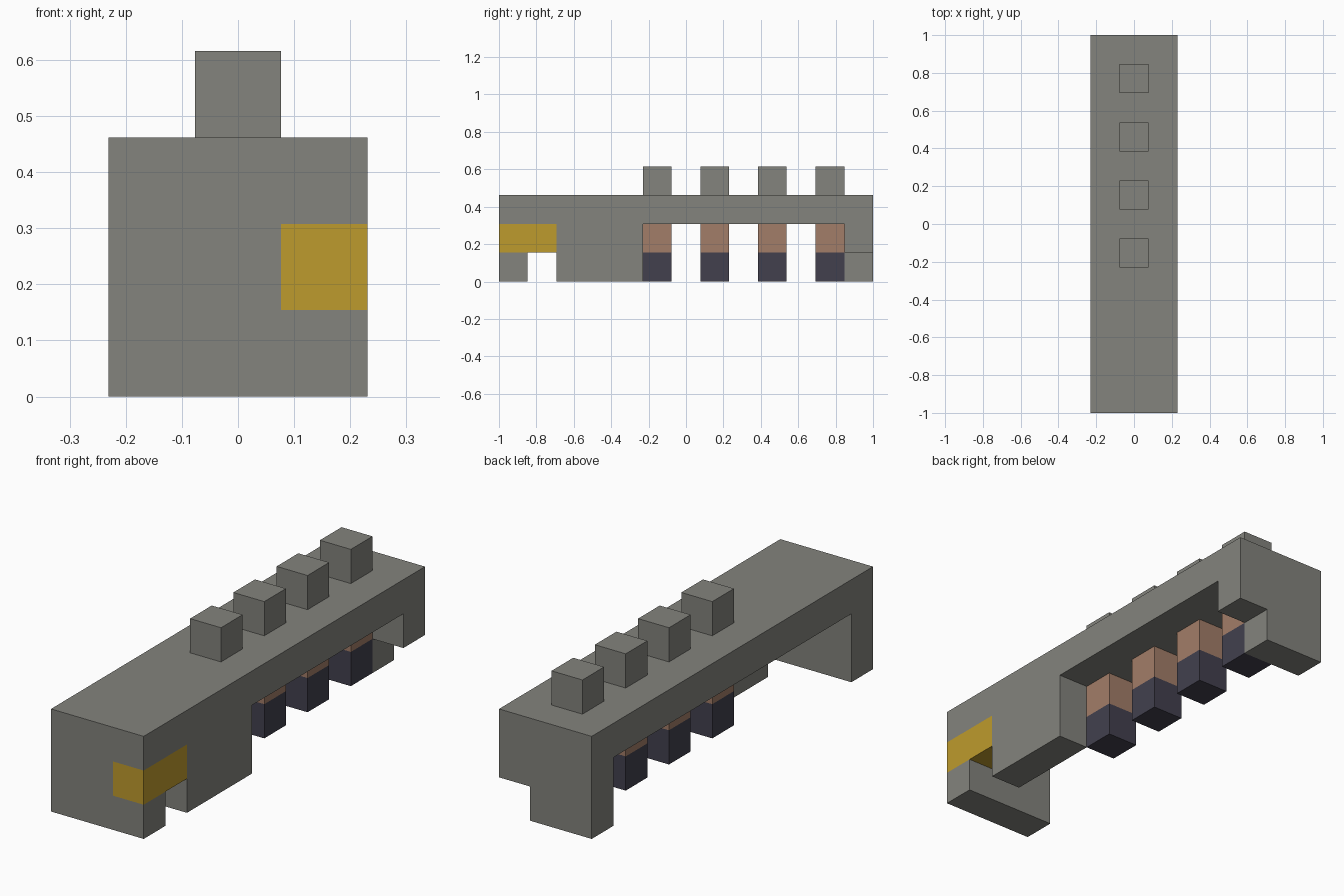
import bpy
import bmesh
from mathutils import Vector

if "Cube" in bpy.data.objects:
    bpy.data.objects.remove(bpy.data.objects["Cube"], do_unlink=True)

U = 2 / 13  # one block


def material(name, color):
    m = bpy.data.materials.new(name)
    m.use_nodes = True
    m.diffuse_color = (*color, 1)
    bsdf = next(n for n in m.node_tree.nodes if n.type == 'BSDF_PRINCIPLED')
    bsdf.inputs["Base Color"].default_value = (*color, 1)
    return m


grey = material("stone grey", (0.227, 0.227, 0.205))
gold = material("gold", (0.515, 0.328, 0.026))
tan = material("tan", (0.361, 0.205, 0.138))
navy = material("dark navy", (0.054, 0.051, 0.076))


def box(name, x, y, z, mat):
    """Box from ranges in blocks: x about the centre, y from the front, z from the floor."""
    lo = Vector((x[0], y[0] - 6.5, z[0])) * U
    hi = Vector((x[1], y[1] - 6.5, z[1])) * U
    bm = bmesh.new()
    bmesh.ops.create_cube(bm, size=1)
    for v in bm.verts:
        v.co = (lo + hi) / 2 + v.co * (hi - lo)
    mesh = bpy.data.meshes.new(name)
    bm.to_mesh(mesh)
    bm.free()
    mesh.materials.append(mat)
    obj = bpy.data.objects.new(name, mesh)
    bpy.context.collection.objects.link(obj)
    return obj


FULL, MID = (-1.5, 1.5), (-0.5, 0.5)
LEFT, REST = (0.5, 1.5), (-1.5, 0.5)

# Roof slab
box("roof_slab", FULL, (0, 13), (2, 3), grey)

# Front end with its inlaid gold block
box("front_foot", FULL, (0, 1), (0, 1), grey)
box("front_plate", REST, (0, 1), (1, 2), grey)
box("gold_block", LEFT, (0, 2), (1, 2), gold)

# Wall on one side only
box("side_wall", LEFT, (2, 5), (0, 2), grey)

# Back end, notched at the lower corner
box("back_plate", FULL, (12, 13), (1, 2), grey)
box("back_foot", REST, (12, 13), (0, 1), grey)

# Row of legs with a stud above each
for i in range(4):
    y = (5 + 2 * i, 6 + 2 * i)
    box(f"leg_lower_{i + 1}", MID, y, (0, 1), navy)
    box(f"leg_upper_{i + 1}", MID, y, (1, 2), tan)
    box(f"roof_stud_{i + 1}", MID, y, (3, 4), grey)
